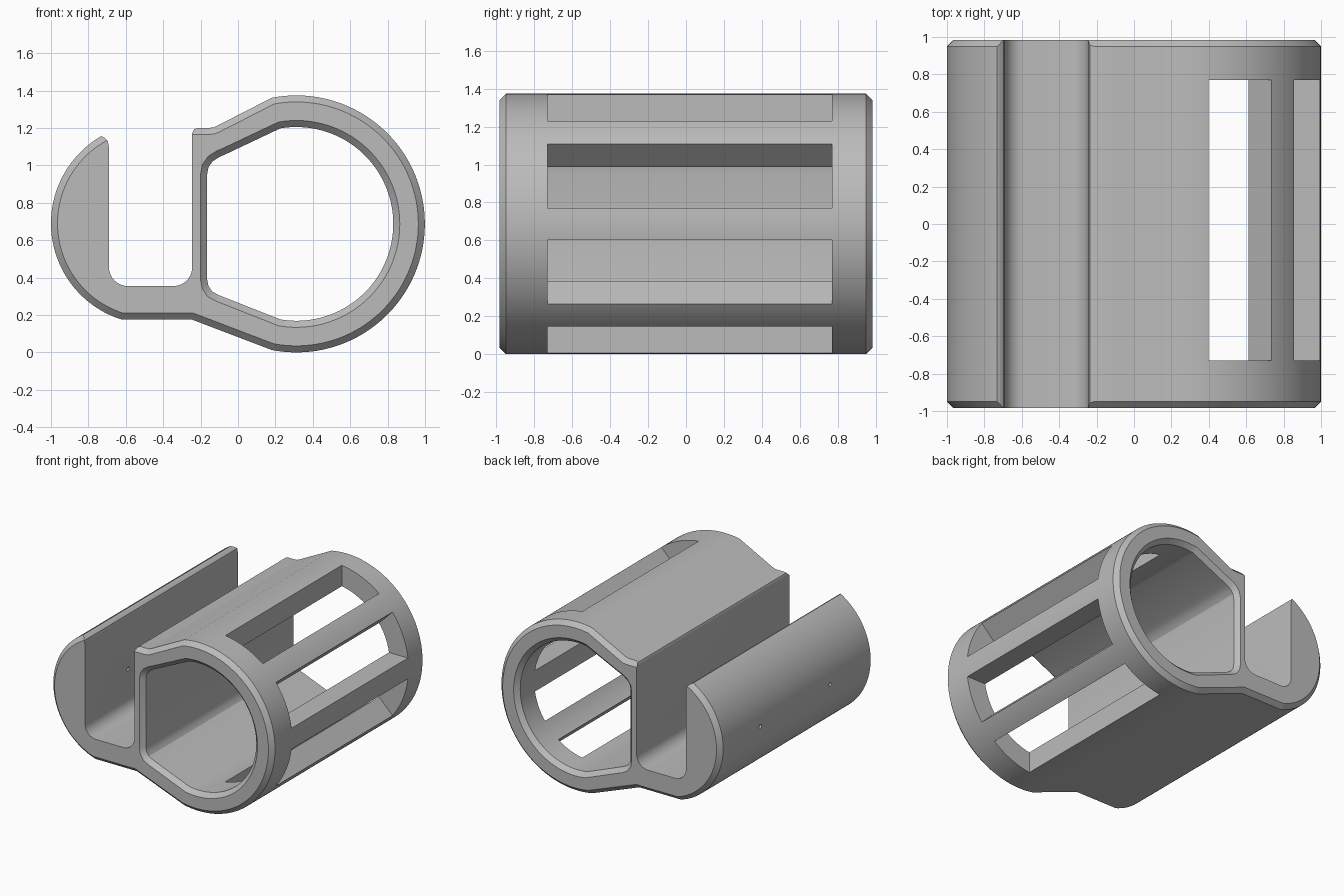
import bpy
import bmesh
from math import cos, sin, pi, radians
from mathutils import Vector

if "Cube" in bpy.data.objects:
    bpy.data.objects.remove(bpy.data.objects["Cube"])

HALF = 0.985            # half length along y
CHAMFER = 0.035
RING = Vector((0.312, 0.687))
HOOK = Vector((-0.461, 0.69))
RING_R, BORE_R, HOOK_R = 0.687, 0.518, 0.539

grey = bpy.data.materials.new("light grey")
grey.use_nodes = True
grey.diffuse_color = (0.5, 0.5, 0.5, 1)
grey.node_tree.nodes["Principled BSDF"].inputs["Base Color"].default_value = (0.5, 0.5, 0.5, 1)


def arc(centre, radius, start, end, steps):
    """Points of an arc in the xz plane, angles in degrees."""
    angles = [radians(start + (end - start) * i / steps) for i in range(steps + 1)]
    return [centre + radius * Vector((cos(a), sin(a))) for a in angles]


def inset(points, dist):
    """Move a counter-clockwise outline inwards by dist."""
    result = []
    for i, p in enumerate(points):
        a = (p - points[i - 1]).normalized()
        b = (points[(i + 1) % len(points)] - p).normalized()
        na, nb = Vector((-a.y, a.x)), Vector((-b.y, b.x))
        result.append(p + (na + nb) * dist / (1 + na.dot(nb)))
    return result


def loft(name, outline, sections):
    """Solid through copies of the outline; sections are (y, inset) pairs."""
    outline = [Vector(p) for p in outline]
    bm = bmesh.new()
    rings = [[bm.verts.new((p.x, y, p.y)) for p in inset(outline, d)] for y, d in sections]
    n = len(outline)
    for r, s in zip(rings, rings[1:]):
        for i in range(n):
            bm.faces.new((r[i], r[(i + 1) % n], s[(i + 1) % n], s[i]))
    bm.faces.new(rings[0])
    bm.faces.new(rings[-1])
    bmesh.ops.recalc_face_normals(bm, faces=bm.faces)
    mesh = bpy.data.meshes.new(name)
    bm.to_mesh(mesh)
    bm.free()
    mesh.materials.append(grey)
    obj = bpy.data.objects.new(name, mesh)
    bpy.context.collection.objects.link(obj)
    return obj


def cut(target, cutter):
    """Subtract the cutter and throw it away."""
    mod = target.modifiers.new("cut", 'BOOLEAN')
    mod.operation, mod.solver, mod.object = 'DIFFERENCE', 'EXACT', cutter
    bpy.context.view_layer.objects.active = target
    bpy.ops.object.modifier_apply(modifier=mod.name)
    bpy.data.objects.remove(cutter)


# Outer body: ring, shoulder and hook in one chamfered extrusion
body_outline = (arc(RING, RING_R, -101, 101, 80)
                + [(-0.115, 1.21), (-0.135, 1.202), (-0.16, 1.2), (-0.35, 1.2)]
                + arc(HOOK, HOOK_R, 100, 252.8, 56)
                + [(-0.245, 0.175)])
body = loft("clip_body", body_outline,
            [(-HALF, CHAMFER), (CHAMFER - HALF, 0), (HALF - CHAMFER, 0), (HALF, CHAMFER)])

# Open slot with rounded floor corners and softened lips
slot = ([(-0.74, 1.4), (-0.74, 1.16), (-0.715, 1.148), (-0.697, 1.132), (-0.69, 1.1)]
        + arc(Vector((-0.59, 0.455)), 0.1, 180, 270, 10)
        + arc(Vector((-0.345, 0.455)), 0.1, 270, 360, 10)
        + [(-0.245, 1.17), (-0.235, 1.193), (-0.21, 1.202), (-0.21, 1.4)])
cut(body, loft("slot_cutter", slot, [(-1.2, 0), (1.2, 0)]))

# Bore with flared mouths
bore = (arc(RING, BORE_R, -99.5, 99.5, 72)
        + [(-0.065, 1.06), (-0.1, 1.045), (-0.135, 1.022), (-0.158, 0.99), (-0.165, 0.95)]
        + [(-0.165, 0.39), (-0.158, 0.355), (-0.138, 0.325), (-0.1, 0.305)])
cut(body, loft("bore_cutter", bore,
               [(-HALF - CHAMFER, -2 * CHAMFER), (CHAMFER - HALF, 0),
                (HALF - CHAMFER, 0), (HALF + CHAMFER, -2 * CHAMFER)]))

# Four windows, leaving parallel-sided ribs every 45 degrees
for k in range(-2, 2):
    a, b = k * pi / 4, (k + 1) * pi / 4
    mid = (a + b) / 2
    apex = RING + Vector((cos(mid), sin(mid))) * 0.085 / sin(pi / 8)
    wedge = [apex] + [apex + 1.2 * Vector((cos(t), sin(t))) for t in (a, b)]
    cut(body, loft("window_cutter", wedge, [(-0.73, 0), (0.77, 0)]))

# Two pin holes through the hook wall
for y in (-0.43, 0.47):
    bpy.ops.mesh.primitive_cylinder_add(vertices=16, radius=0.015, depth=0.6,
                                        location=(-0.85, y, 0.69), rotation=(0, pi / 2, 0))
    cut(body, bpy.context.object)

bpy.ops.object.select_all(action='DESELECT')
body.select_set(True)
bpy.context.view_layer.objects.active = body
bpy.ops.object.shade_smooth_by_angle(angle=radians(25))
